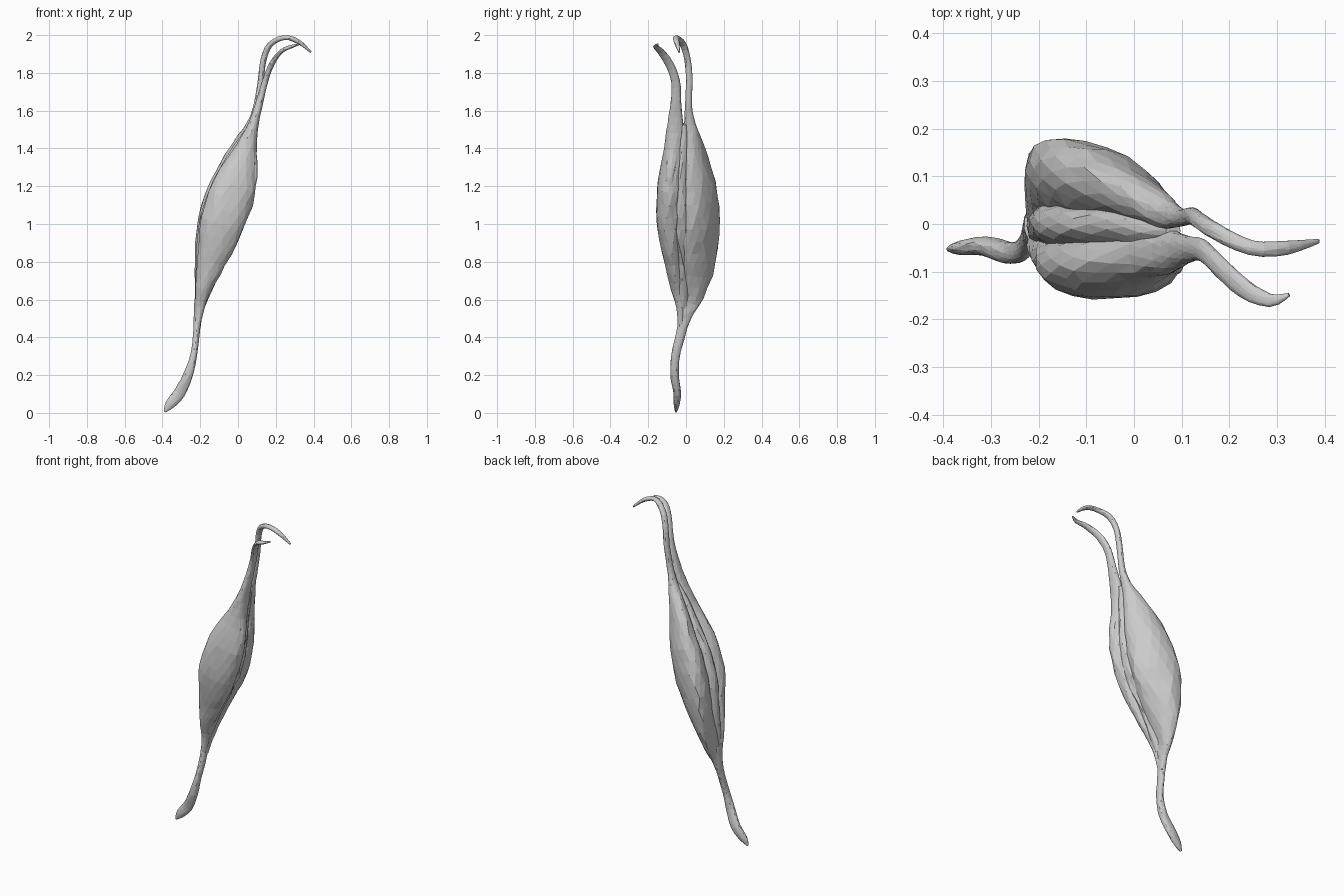
import bpy, bmesh, math, random
from mathutils import Vector

random.seed(4)
SIDES = 16


def catmull(a, b, c, d, t):
    return [0.5 * (2 * q + (r - p) * t + (2 * p - 5 * q + 4 * r - s) * t * t
                   + (3 * q - p - 3 * r + s) * t ** 3) for p, q, r, s in zip(a, b, c, d)]


def strand(name, rows, steps=3, groove=0.07, power=0.95, skew=0.0):
    """Loft along rows of (x, y, z, half width, half depth in y)."""
    pts = [rows[0]] + rows + [rows[-1]]
    path = [catmull(*pts[i:i + 4], k / steps)
            for i in range(len(rows) - 1) for k in range(steps)] + [list(rows[-1])]
    fibre = [random.uniform(-1, 1) for _ in range(SIDES)]
    bm = bmesh.new()
    rings = []
    for i, p in enumerate(path):
        lo, hi = path[max(i - 1, 0)], path[min(i + 1, len(path) - 1)]
        tangent = (Vector(hi[:3]) - Vector(lo[:3])).normalized()
        v = Vector((0, 1, 0))
        v = (v - tangent * v.dot(tangent)).normalized()
        u = v.cross(tangent)
        # the belly sections lean over, the thin tendons do not
        lean = skew * min(1, max(0, (p[3] - 0.03) / 0.04))
        ring = []
        for k in range(SIDES):
            a = 2 * math.pi * (k + 0.5 * (i % 2)) / SIDES
            c, s = math.cos(a), math.sin(a)
            c = math.copysign(abs(c) ** power, c)
            s = math.copysign(abs(s) ** power, s)
            s = (s - lean * c) / math.hypot(1, lean)
            # fibres twist slowly and vary in depth
            f = 1 + groove * (0.5 * fibre[(k + i // 5) % SIDES] + 0.5 * random.uniform(-1, 1))
            ring.append(bm.verts.new(Vector(p[:3]) + (u * c * p[3] + v * s * p[4]) * f))
        rings.append(ring)
    for i, (r0, r1) in enumerate(zip(rings, rings[1:])):
        for k in range(SIDES):
            n = (k + 1) % SIDES
            if i % 2 == 0:
                tris = [(r0[k], r0[n], r1[k]), (r0[n], r1[n], r1[k])]
            else:
                tris = [(r0[k], r0[n], r1[n]), (r0[k], r1[n], r1[k])]
            for t in tris:
                bm.faces.new(t)
    bm.faces.new(rings[0])
    bm.faces.new(rings[-1])
    bmesh.ops.recalc_face_normals(bm, faces=bm.faces)
    mesh = bpy.data.meshes.new(name)
    bm.to_mesh(mesh)
    bm.free()
    obj = bpy.data.objects.new(name, mesh)
    bpy.context.collection.objects.link(obj)
    return obj


# long head: back belly, leaning, with the tall hooked tendon
strand("long_head", [
    (-0.215, -0.012, 0.45, 0.016, 0.018),
    (-0.205, 0.005, 0.53, 0.020, 0.036),
    (-0.195, 0.030, 0.62, 0.033, 0.064),
    (-0.150, 0.064, 0.80, 0.080, 0.093),
    (-0.094, 0.073, 1.00, 0.124, 0.103),
    (-0.038, 0.067, 1.20, 0.112, 0.088),
    (0.026, 0.042, 1.40, 0.064, 0.053),
    (0.072, 0.020, 1.53, 0.026, 0.030),
    (0.100, 0.013, 1.63, 0.018, 0.018),
    (0.120, 0.017, 1.76, 0.016, 0.018),
    (0.135, 0.008, 1.87, 0.016, 0.017),
    (0.170, -0.015, 1.95, 0.015, 0.018),
    (0.245, -0.050, 1.987, 0.012, 0.016),
    (0.320, -0.050, 1.965, 0.012, 0.015),
    (0.386, -0.036, 1.910, 0.005, 0.005)], skew=0.45)

# short head: front belly with the shorter curved tendon
strand("short_head", [
    (-0.215, -0.028, 0.46, 0.015, 0.015),
    (-0.200, -0.030, 0.56, 0.024, 0.022),
    (-0.182, -0.045, 0.66, 0.042, 0.036),
    (-0.140, -0.066, 0.80, 0.076, 0.048),
    (-0.083, -0.086, 1.00, 0.116, 0.070),
    (-0.018, -0.084, 1.20, 0.115, 0.068),
    (0.042, -0.064, 1.40, 0.058, 0.053),
    (0.082, -0.057, 1.53, 0.028, 0.042),
    (0.115, -0.053, 1.65, 0.020, 0.027),
    (0.145, -0.056, 1.76, 0.016, 0.023),
    (0.180, -0.090, 1.85, 0.014, 0.022),
    (0.230, -0.135, 1.915, 0.011, 0.020),
    (0.285, -0.160, 1.940, 0.009, 0.014),
    (0.325, -0.148, 1.952, 0.004, 0.004)])

# seam tissue filling the groove between both heads
strand("middle_seam", [
    (-0.200, -0.018, 0.56, 0.022, 0.030),
    (-0.150, -0.010, 0.80, 0.074, 0.050),
    (-0.092, -0.012, 1.00, 0.114, 0.060),
    (-0.030, -0.015, 1.20, 0.104, 0.055),
    (0.034, -0.015, 1.40, 0.056, 0.042),
    (0.082, -0.012, 1.53, 0.016, 0.018)], skew=0.3)

# inner edge of the short head, bulging forward at mid height
strand("inner_edge", [
    (0.085, -0.055, 1.52, 0.012, 0.018),
    (0.080, -0.068, 1.38, 0.018, 0.028),
    (0.082, -0.085, 1.25, 0.021, 0.024),
    (0.040, -0.080, 1.10, 0.020, 0.030),
    (-0.020, -0.060, 0.93, 0.016, 0.020)])

# shared lower tendon flaring to a flat tip
strand("lower_tendon", [
    (-0.388, -0.053, 0.006, 0.006, 0.005),
    (-0.360, -0.050, 0.045, 0.026, 0.015),
    (-0.310, -0.046, 0.105, 0.031, 0.020),
    (-0.264, -0.060, 0.20, 0.026, 0.023),
    (-0.236, -0.056, 0.30, 0.018, 0.023),
    (-0.222, -0.032, 0.40, 0.017, 0.025),
    (-0.214, -0.010, 0.50, 0.020, 0.030),
    (-0.200, 0.000, 0.60, 0.030, 0.045)])
